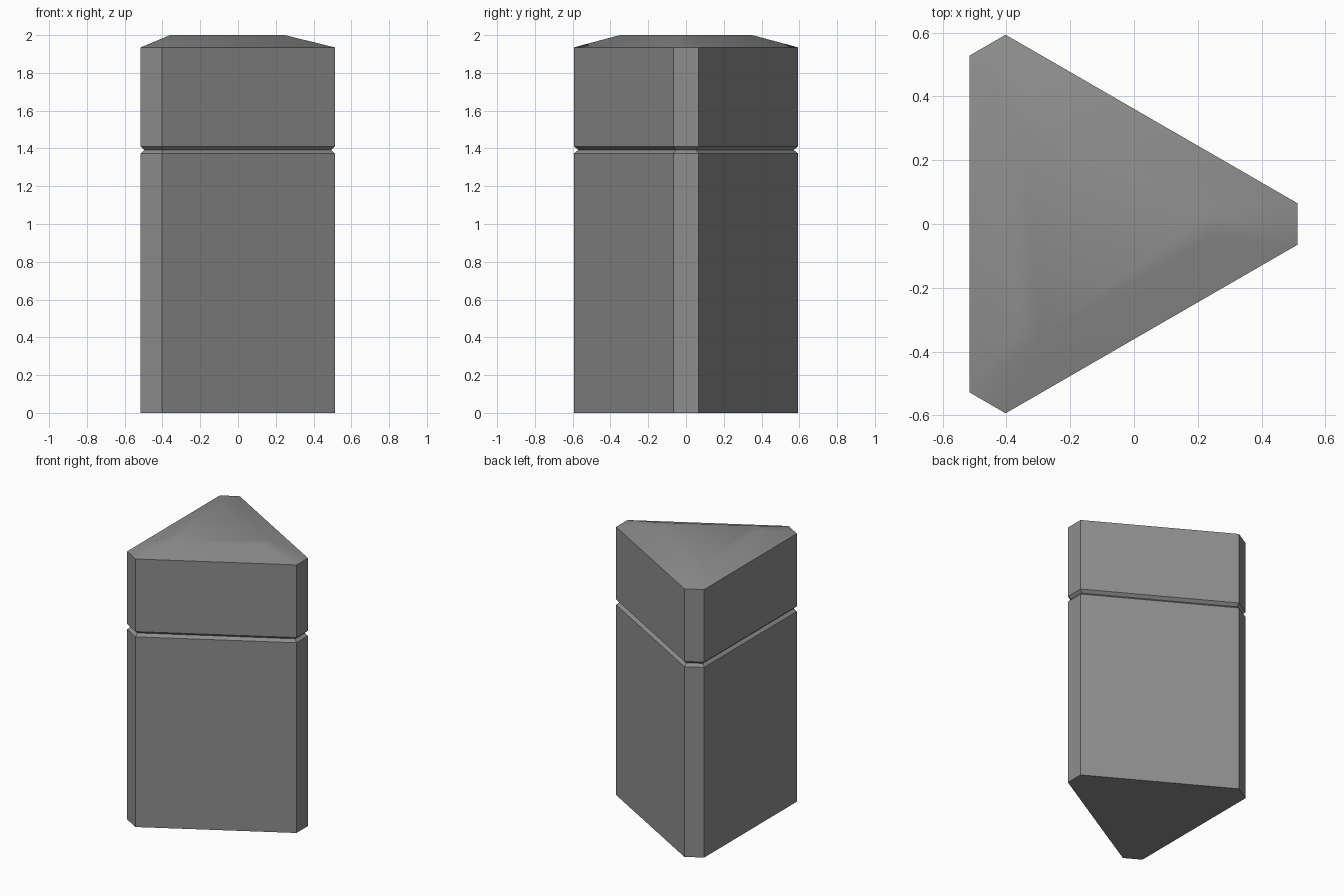
import bpy, bmesh, math
from mathutils import Vector

cube = bpy.data.objects.get("Cube")
if cube:
    bpy.data.objects.remove(cube)

grey = bpy.data.materials.new("mid_grey")
grey.use_nodes = True
colour = (0.27, 0.27, 0.27, 1)
grey.diffuse_color = colour
grey.node_tree.nodes["Principled BSDF"].inputs["Base Color"].default_value = colour

# Triangle with clipped corners, as three turns of one corner edge
CENTRE = Vector((-0.135, 0))
REACH, HALF_EDGE = 0.648, 0.065


def outline(inset=0.0, scale=1.0):
    """Clipped triangle, inset evenly from its sides or scaled to its centre."""
    points = []
    for turn in range(3):
        angle = math.radians(120 * turn)
        out = Vector((math.cos(angle), math.sin(angle)))
        along = Vector((-out.y, out.x))
        half = HALF_EDGE - inset * math.tan(math.radians(30))
        for side in (-1, 1):
            corner = out * (REACH - inset) + along * half * side
            points.append(CENTRE + corner * scale)
    return points


def loft(name, levels):
    """Closed solid through a stack of (height, outline) levels."""
    bm = bmesh.new()
    rings = [[bm.verts.new((p.x, p.y, z)) for p in ring] for z, ring in levels]
    for low, high in zip(rings, rings[1:]):
        for i in range(len(low)):
            j = (i + 1) % len(low)
            bm.faces.new((low[i], low[j], high[j], high[i]))
    bm.faces.new(rings[0][::-1])
    bm.faces.new(rings[-1])
    mesh = bpy.data.meshes.new(name)
    bm.to_mesh(mesh)
    bm.free()
    mesh.materials.append(grey)
    obj = bpy.data.objects.new(name, mesh)
    bpy.context.collection.objects.link(obj)
    bpy.ops.object.select_all(action="DESELECT")
    obj.select_set(True)
    bpy.context.view_layer.objects.active = obj
    bpy.ops.object.shade_smooth_by_angle(angle=math.radians(30))


full, groove = outline(), outline(inset=0.02)

# Lower body, chamfered in towards the groove
loft("body", [(0, full), (1.373, full), (1.392, groove)])

# Upper cap, chamfered at the groove and sloping to a small flat top
loft("cap", [(1.392, groove), (1.411, full), (1.935, full), (2, outline(scale=0.59))])
